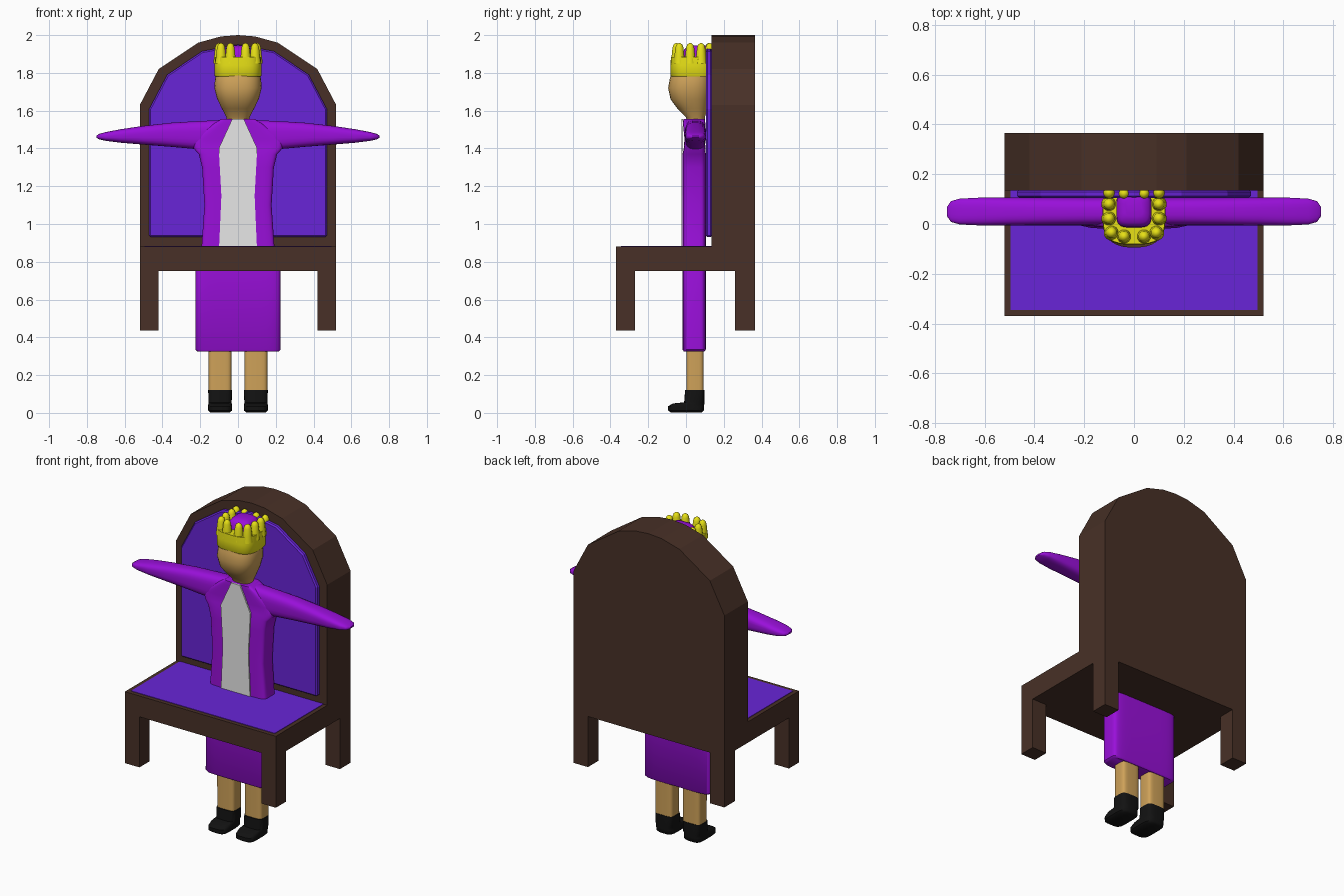
import bpy, bmesh, math

cube = bpy.data.objects.get("Cube")
if cube:
    bpy.data.objects.remove(cube, do_unlink=True)


def material(name, r, g, b):
    m = bpy.data.materials.new(name)
    m.use_nodes = True
    m.diffuse_color = (r, g, b, 1)
    m.node_tree.nodes["Principled BSDF"].inputs["Base Color"].default_value = (r, g, b, 1)
    return m


wood = material("dark brown wood", .065, .03, .02)
velvet = material("blue violet velvet", .14, .018, .68)
cloth = material("purple cloth", .32, .005, .7)
linen = material("white linen", .8, .8, .8)
skin = material("tan skin", .62, .36, .1)
gold = material("yellow gold", .8, .75, .008)
leather = material("black leather", .006, .006, .006)


def finish(name, bm, mat, smooth=False):
    bmesh.ops.recalc_face_normals(bm, faces=bm.faces)
    me = bpy.data.meshes.new(name)
    bm.to_mesh(me)
    bm.free()
    ob = bpy.data.objects.new(name, me)
    me.materials.append(mat)
    bpy.context.collection.objects.link(ob)
    if smooth:
        bpy.ops.object.select_all(action='DESELECT')
        ob.select_set(True)
        bpy.context.view_layer.objects.active = ob
        bpy.ops.object.shade_smooth_by_angle(angle=math.radians(45))
    return ob


def prism(name, outline, y0, y1, mat):
    """Extrude an x-z outline from y0 to y1."""
    bm = bmesh.new()
    rings = [[bm.verts.new((x, y, z)) for x, z in outline] for y in (y0, y1)]
    for ring in rings:
        bm.faces.new(ring)
    for i in range(len(outline)):
        j = (i + 1) % len(outline)
        bm.faces.new((rings[0][i], rings[0][j], rings[1][j], rings[1][i]))
    return finish(name, bm, mat)


def box(name, x0, x1, y0, y1, z0, z1, mat):
    return prism(name, [(x0, z0), (x1, z0), (x1, z1), (x0, z1)], y0, y1, mat)


def mirrored(half):
    """Complete a right-hand outline with its mirror image."""
    return half + [(-x, z) for x, z in reversed(half) if x > 0]


def loft(name, sections, mat, axis='z', power=2, sides=24, side=1, cx=0):
    """Skin superellipse rings: (position, half width, low, high)."""
    bm = bmesh.new()
    rings = []
    for t, half, lo, hi in sections:
        ring = []
        for i in range(sides):
            a = math.tau * (i + .5) / sides
            u, v = (math.copysign(abs(f) ** (2 / power), f) for f in (math.cos(a), math.sin(a)))
            mid, span = (lo + hi) / 2, (hi - lo) / 2
            if axis == 'z':      # width along x, low/high along y
                co = (cx + u * half, mid + v * span, t)
            else:                # width along y, low/high along z
                co = (side * t, .05 + u * half, mid + v * span)
            ring.append(bm.verts.new(co))
        rings.append(ring)
    for a, b in zip(rings, rings[1:]):
        for i in range(sides):
            j = (i + 1) % sides
            bm.faces.new((a[i], a[j], b[j], b[i]))
    bm.faces.new(rings[0])
    bm.faces.new(rings[-1])
    return finish(name, bm, mat, True)


# Throne frame
box("seat", -.52, .52, -.37, .365, .75, .88, wood)
prism("backrest", mirrored([(.52, .75), (.52, 1.63), (.42, 1.82), (.21, 1.96), (.09, 1.993), (0, 2)]),
      .135, .365, wood)
for label, s in (("left", 1), ("right", -1)):
    for end, y0, y1 in (("front", -.37, -.27), ("back", .26, .365)):
        box(f"{label}_{end}_throne_leg", *sorted((s * .42, s * .52)), y0, y1, .435, .76, wood)

# Upholstery
box("seat_cushion", -.495, .495, -.345, .136, .876, .883, velvet)
panel = prism("back_cushion", mirrored([(.47, .93), (.47, 1.61), (.375, 1.79), (.19, 1.915), (0, 1.95)]),
              .105, .137, velvet)
bevel = panel.modifiers.new("soft edge", 'BEVEL')
bevel.width = .008

# Robe: skirt, body and sleeves
loft("robe_body", [(.325, .215, -.012, .097), (.335, .225, -.018, .105), (.75, .224, -.018, .105),
                   (.88, .193, -.018, .105), (1.1, .178, -.018, .105), (1.3, .19, -.018, .105),
                   (1.37, .208, -.018, .105), (1.4, .235, -.012, .103), (1.45, .24, -.008, .1),
                   (1.53, .13, -.016, .103), (1.555, .09, -.014, .1)], cloth, power=7, sides=40)
for label, s in (("left", 1), ("right", -1)):
    loft(label + "_sleeve", [(0, .056, 1.395, 1.555), (.1, .056, 1.395, 1.55), (.21, .056, 1.395, 1.545),
                             (.35, .056, 1.408, 1.537), (.5, .056, 1.42, 1.52), (.62, .056, 1.43, 1.502),
                             (.7, .052, 1.44, 1.487), (.735, .042, 1.448, 1.477), (.75, .02, 1.457, 1.467)],
         cloth, axis='x', power=3, side=s)

# Shirt front
prism("shirt_front", mirrored([(.1, .88), (.088, 1.15), (.102, 1.4), (.03, 1.557)]), -.025, -.016, linen)

# Legs and shoes
for label, s in (("left", 1), ("right", -1)):
    loft(label + "_leg", [(.08, .06, .002, .094), (.4, .061, .002, .094)], skin, power=5, cx=s * .095)
    loft(label + "_shoe", [(.002, .052, -.08, .085), (.012, .063, -.095, .095), (.035, .064, -.095, .097),
                           (.05, .062, -.07, .097), (.056, .062, -.01, .097), (.12, .063, -.005, .097)],
         leather, power=4, cx=s * .095)

# Head
loft("head", [(1.54, .055, .005, .1), (1.565, .062, 0, .1), (1.61, .085, -.045, .115), (1.66, .11, -.082, .125),
              (1.72, .126, -.095, .135), (1.77, .122, -.086, .135), (1.85, .1, -.06, .13)],
     skin, power=2.5, sides=32)

# Crown: band, velvet cap and ring of points
loft("crown_band", [(1.78, .122, -.078, .147), (1.788, .126, -.083, .148), (1.84, .126, -.083, .148),
                    (1.885, .124, -.08, .147)], gold, power=3.2, sides=32)
loft("crown_cap", [(1.87, .072, -.015, .13), (1.92, .07, -.012, .13), (1.938, .058, .005, .12),
                   (1.945, .035, .03, .1)], cloth, power=4)
for s in (1, -1):
    for k, (x, y) in enumerate([(.04, -.05), (.09, -.035), (.1, .022), (.1, .08), (.1, .125), (.04, .122)]):
        loft(f"crown_point_{'left' if s > 0 else 'right'}_{k}",
             [(1.85, .032, y - .032, y + .032), (1.89, .027, y - .027, y + .027),
              (1.935, .022, y - .022, y + .022), (1.95, .016, y - .016, y + .016),
              (1.957, .006, y - .006, y + .006)], gold, sides=12, cx=s * x)
